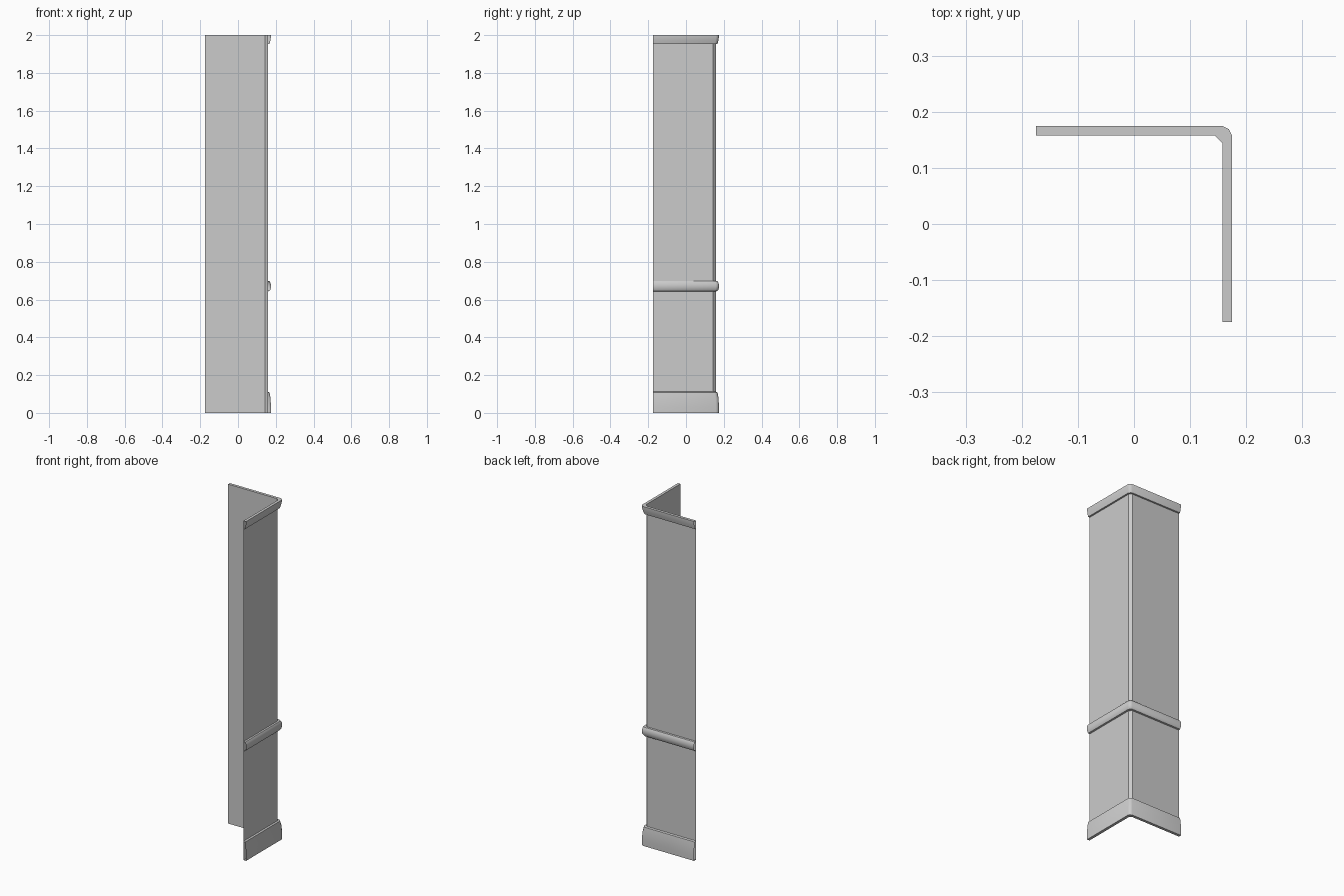
import bpy

if "Cube" in bpy.data.objects:
    bpy.data.objects.remove(bpy.data.objects["Cube"])

W = 0.158    # wall surface distance from the centre
E = -0.1745  # free ends of both legs
C = 0.014    # corner chamfer

def path(d):
    # L-shaped plan line at offset d from the wall, with a rounded outer corner
    a = W - C + 0.85 * d
    m = W - C / 2 + 1.1 * d
    return [(E, W + d), (a, W + d), (m, m), (W + d, a), (W + d, E)]

def sweep(name, profile, angle=0.7):
    # profile runs bottom to top as (offset, z)
    verts, faces = [], []
    for d, z in profile:
        verts += [(x, y, z) for x, y in path(d)]
    for r in range(len(profile) - 1):
        for i in range(4):
            a, b = r * 5 + i, r * 5 + i + 1
            faces.append((b, a, a + 5, b + 5))
    me = bpy.data.meshes.new(name)
    me.from_pydata(verts, [], faces)
    me.update()
    ob = bpy.data.objects.new(name, me)
    bpy.context.collection.objects.link(ob)
    bpy.ops.object.select_all(action='DESELECT')
    ob.select_set(True)
    bpy.context.view_layer.objects.active = ob
    bpy.ops.object.shade_smooth_by_angle(angle=angle)
    return ob

# Thin corner wall
sweep("corner_wall", [(0, 0), (0, 2)])

# Skirting board
sweep("baseboard", [(0, 0), (0.0165, 0), (0.0165, 0.03), (0.0145, 0.075),
                    (0.009, 0.108), (0, 0.112)])

# Rounded chair rail
sweep("chair_rail", [(0, 0.643), (0.009, 0.645), (0.015, 0.655), (0.0165, 0.671),
                     (0.015, 0.687), (0.009, 0.697), (0, 0.699)])

# Crown moulding
sweep("crown_moulding", [(0, 1.952), (0.009, 1.953), (0.013, 1.97),
                         (0.0165, 1.99), (0.0165, 2), (0, 2)])
